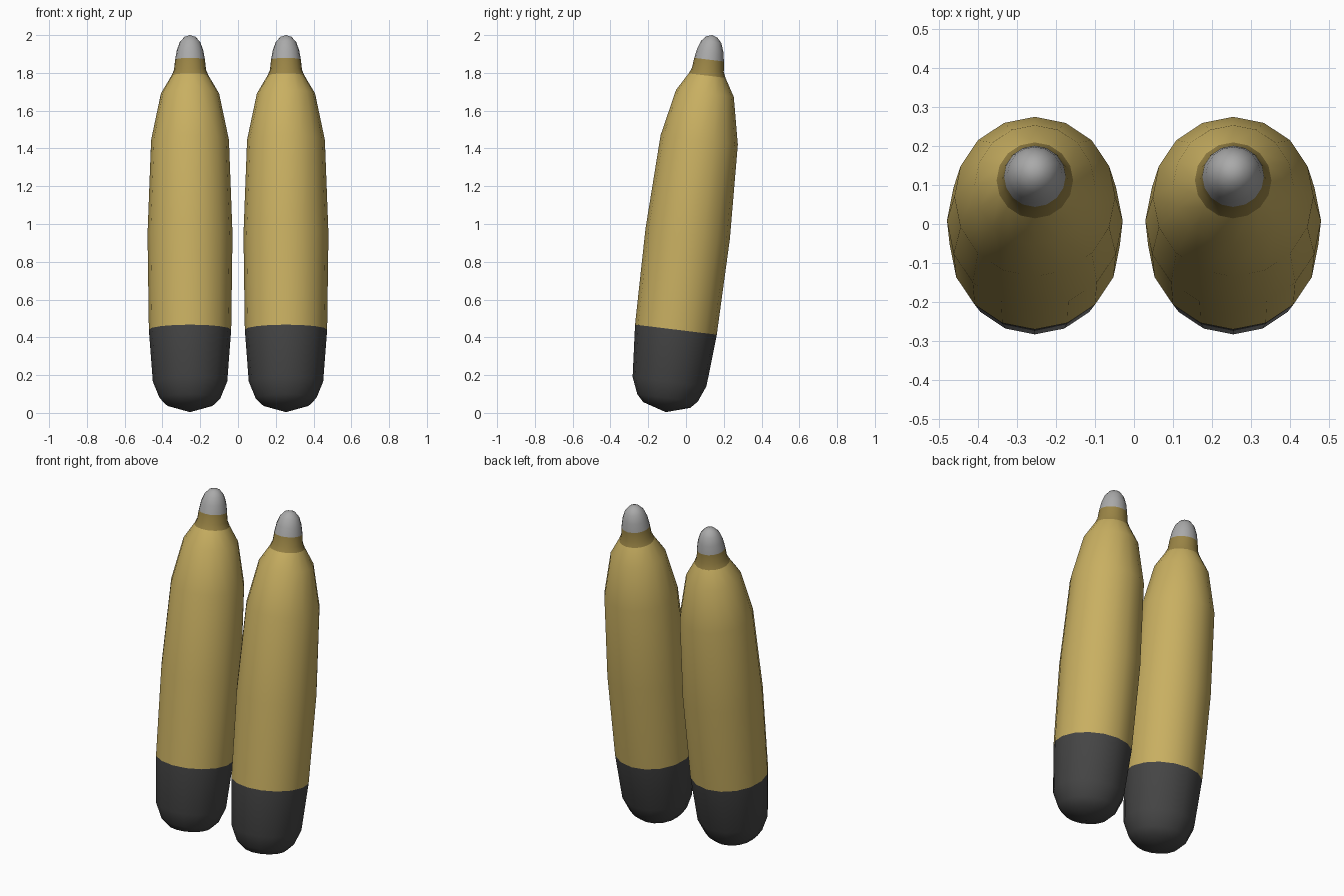
import bpy, bmesh
from math import sin, cos, pi, radians
from mathutils import Matrix

if "Cube" in bpy.data.objects:
    bpy.data.objects.remove(bpy.data.objects["Cube"])

SIDES = 16
TILT = radians(-7.0)   # top leans towards +y
PLACE = Matrix.Translation((0.254, -0.107, 0.004)) @ Matrix.Rotation(TILT, 4, 'X')


def material(name, colour):
    mat = bpy.data.materials.new(name)
    mat.diffuse_color = (*colour, 1)
    mat.use_nodes = True
    mat.node_tree.nodes["Principled BSDF"].inputs["Base Color"].default_value = mat.diffuse_color
    return mat


def lathe(name, profile, mat):
    """Turn (radius, height) points into a tilted shell mirrored across x."""
    bm = bmesh.new()
    rings = []
    for r, h in profile:
        if r == 0:
            rings.append([bm.verts.new((0, 0, h))] * SIDES)
        else:
            rings.append([bm.verts.new((r * cos(2 * pi * i / SIDES),
                                        r * sin(2 * pi * i / SIDES), h))
                          for i in range(SIDES)])
    for low, high in zip(rings, rings[1:]):
        for i in range(SIDES):
            j = (i + 1) % SIDES
            corners = dict.fromkeys((low[i], low[j], high[j], high[i]))
            bm.faces.new(list(corners))
    bmesh.ops.transform(bm, matrix=PLACE, verts=bm.verts)
    for f in bm.faces:
        f.smooth = True
    mesh = bpy.data.meshes.new(name)
    bm.to_mesh(mesh)
    bm.free()
    mesh.materials.append(mat)
    obj = bpy.data.objects.new(name, mesh)
    bpy.context.collection.objects.link(obj)
    obj.modifiers.new("pair", 'MIRROR').use_mirror_merge = False
    return obj


gold = material("gold", (0.58, 0.43, 0.12))
dark_gold = material("dark_gold", (0.32, 0.23, 0.06))
dark_grey = material("dark_grey", (0.06, 0.06, 0.06))
grey = material("grey", (0.4, 0.4, 0.4))

# rounded dark base
lathe("base_cup", [(0, 0), (0.125, 0.038), (0.161, 0.075),
                   (0.197, 0.163), (0.218, 0.44)], dark_grey)
# long body with slight bulge and shoulder
lathe("body", [(0.218, 0.44), (0.225, 0.95), (0.206, 1.452),
               (0.154, 1.70), (0.098, 1.795)], gold)
# collar below the tip
lathe("neck", [(0.098, 1.795), (0.085, 1.825), (0.079, 1.88)], dark_gold)
# rounded tip
lathe("tip", [(0.079, 1.88), (0.070, 1.93), (0.054, 1.974),
              (0.030, 2.001), (0, 2.011)], grey)
